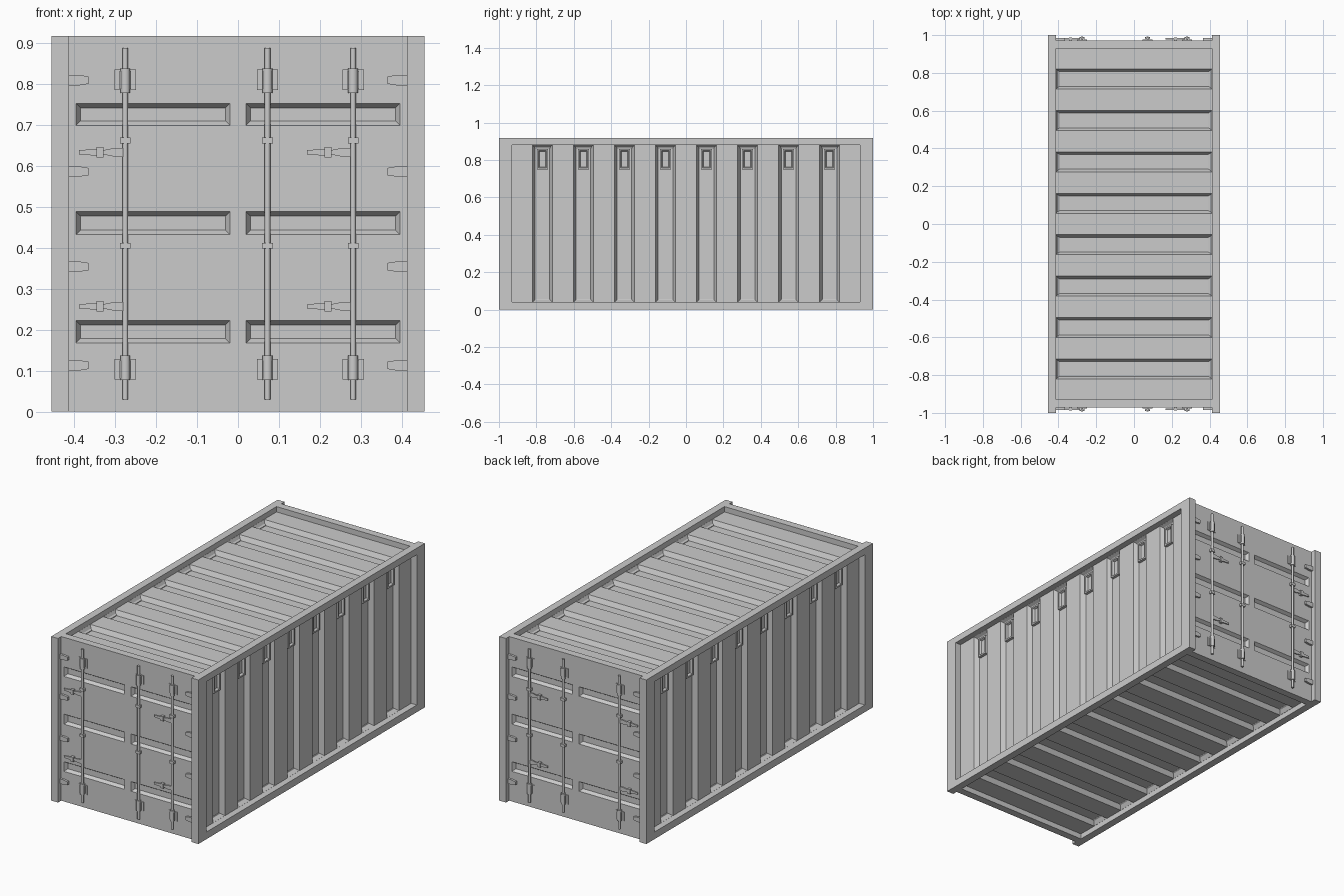
import bpy, bmesh, math
from mathutils import Vector, Matrix

if "Cube" in bpy.data.objects:
    bpy.data.objects.remove(bpy.data.objects["Cube"])

W, L, H = 0.455, 1.0, 0.917
DOOR = 0.972            # distance of door faces from centre
PITCH = 0.2194
RIBS = [(i - 3.5) * PITCH for i in range(8)]


def finish(bm, name, recalc=True):
    if recalc:
        bmesh.ops.recalc_face_normals(bm, faces=bm.faces[:])
    me = bpy.data.meshes.new(name)
    bm.to_mesh(me)
    bm.free()
    ob = bpy.data.objects.new(name, me)
    bpy.context.scene.collection.objects.link(ob)
    return ob


def box(bm, x0, x1, y0, y1, z0, z1):
    m = (Matrix.Translation(((x0 + x1) / 2, (y0 + y1) / 2, (z0 + z1) / 2))
         @ Matrix.Diagonal((abs(x1 - x0), abs(y1 - y0), abs(z1 - z0), 1)))
    return bmesh.ops.create_cube(bm, size=1, matrix=m)["verts"]


def rod(bm, x, y, z0, z1, r):
    bmesh.ops.create_cone(bm, cap_ends=True, segments=12, radius1=r, radius2=r,
                          depth=z1 - z0, matrix=Matrix.Translation((x, y, (z0 + z1) / 2)))


def prism(bm, pts, y0, y1):
    a = [bm.verts.new((x, y0, z)) for x, z in pts]
    b = [bm.verts.new((x, y1, z)) for x, z in pts]
    bm.faces.new(a)
    bm.faces.new(b[::-1])
    for i in range(len(pts)):
        j = (i + 1) % len(pts)
        bm.faces.new((a[i], b[i], b[j], a[j]))


def panel(name, origin, u, v, ucuts, vcuts, slope, depth):
    """Flat sheet cut into a grid; every odd cell is pressed inward."""
    o, u, v = Vector(origin), Vector(u), Vector(v)
    bm = bmesh.new()
    g = [[bm.verts.new(o + u * a + v * b) for b in vcuts] for a in ucuts]
    pressed = []
    for i in range(len(ucuts) - 1):
        for j in range(len(vcuts) - 1):
            f = bm.faces.new((g[i][j], g[i + 1][j], g[i + 1][j + 1], g[i][j + 1]))
            if i % 2 and j % 2:
                pressed.append(f)
    bm.normal_update()
    bmesh.ops.inset_individual(bm, faces=pressed, thickness=slope, depth=-depth,
                               use_even_offset=True)
    return finish(bm, name, recalc=False)


# Frame: corner posts, long rails, end beams
bm = bmesh.new()
for sx in (-1, 1):
    for sy in (-1, 1):
        box(bm, sx * 0.413, sx * W, sy * 0.93, sy * L, 0, H)
    for z0, z1 in ((0, 0.04), (0.88, H)):
        box(bm, sx * 0.413, sx * W, -0.93, 0.93, z0, z1)
for sy in (-1, 1):
    for z0, z1 in ((0, 0.04), (0.88, H)):
        box(bm, -0.413, 0.413, sy * 0.93, sy * (DOOR - 0.0005), z0, z1)
finish(bm, "frame")

# Corrugated side walls, roof and floor
rib_cuts = [-0.93] + [y + d for y in RIBS for d in (-0.053, 0.053)] + [0.93]
for s, n in ((1, "right"), (-1, "left")):
    panel(n + "_wall", (s * 0.42, 0, 0), (0, s, 0), (0, 0, 1),
          rib_cuts, [0.035, 0.0405, 0.8795, 0.885], 0.014, 0.027)
roof_cuts = [-0.415, -0.412, 0.412, 0.415]
panel("roof", (0, 0, 0.887), (1, 0, 0), (0, 1, 0), roof_cuts, rib_cuts, 0.014, 0.025)
panel("floor", (0, 0, 0.03), (-1, 0, 0), (0, 1, 0), roof_cuts, rib_cuts, 0.014, 0.025)

# Vents near the top of every wall groove
bm = bmesh.new()
for s in (-1, 1):
    for y in RIBS:
        vs = box(bm, s * 0.39, s * 0.409, y - 0.03, y + 0.03, 0.75, 0.86)
        bm.normal_update()
        front = max({f for v in vs for f in v.link_faces},
                    key=lambda f: s * f.calc_center_median().x)
        bmesh.ops.inset_individual(bm, faces=[front], thickness=0.012, depth=0)
        bmesh.ops.inset_individual(bm, faces=[front], thickness=0.007, depth=-0.012)
finish(bm, "wall_vents")

# Door ends: both ends carry the same hardware, mirrored front to back
for s, n in ((-1, "front"), (1, "back")):
    panel(n + "_doors", (0, s * DOOR, 0), (-s, 0, 0), (0, 0, 1),
          [-0.413, -0.395, -0.02, 0.02, 0.395, 0.413],
          [0, 0.168, 0.222, 0.432, 0.488, 0.699, 0.752, H], 0.011, 0.018)
    yb = s * (DOOR - 0.002)

    def out(d):
        return s * (DOOR + d)

    # Lock rods with end brackets and guides
    bm = bmesh.new()
    for x in (-0.275, 0.072, 0.281):
        rod(bm, x, out(0.009), 0.03, 0.887, 0.0068)
        for zc, c in ((0.81, 0.804), (0.103, 0.103)):
            box(bm, x - 0.026, x + 0.026, yb, out(0.004), zc - 0.025, zc + 0.025)
            rod(bm, x, out(0.009), c - 0.026, c + 0.034, 0.012)
            box(bm, x - 0.014, x + 0.014, yb, out(0.013), zc - 0.022, zc + 0.022)
        for z in (0.662, 0.405):
            box(bm, x - 0.013, x + 0.013, yb, out(0.017), z - 0.007, z + 0.007)
    ob = finish(bm, n + "_lock_rods")
    bpy.context.view_layer.objects.active = ob
    bpy.ops.object.select_all(action="DESELECT")
    ob.select_set(True)
    bpy.ops.object.shade_smooth_by_angle(angle=math.radians(35))

    # Handles with catches
    bm = bmesh.new()
    for x in (-0.275, 0.281):
        for z in (0.633, 0.257):
            half = [(-0.113, 0.005), (-0.075, 0.008), (-0.05, 0.006), (-0.025, 0.011), (0, 0.011)]
            pts = [(x + a, z + b) for a, b in half] + [(x + a, z - b) for a, b in half[::-1]]
            prism(bm, pts, out(0.006), out(0.012))
            box(bm, x - 0.07, x - 0.053, yb, out(0.016), z - 0.013, z + 0.013)
    finish(bm, n + "_handles")

    # Hinges beside the posts
    bm = bmesh.new()
    for sx in (-1, 1):
        for z in (0.809, 0.586, 0.354, 0.113):
            prism(bm, [(sx * a, z + b) for a, b in
                       ((0.414, -0.013), (0.414, 0.013), (0.39, 0.013),
                        (0.365, 0.009), (0.365, -0.009), (0.39, -0.013))], yb, out(0.012))
    finish(bm, n + "_hinges")
